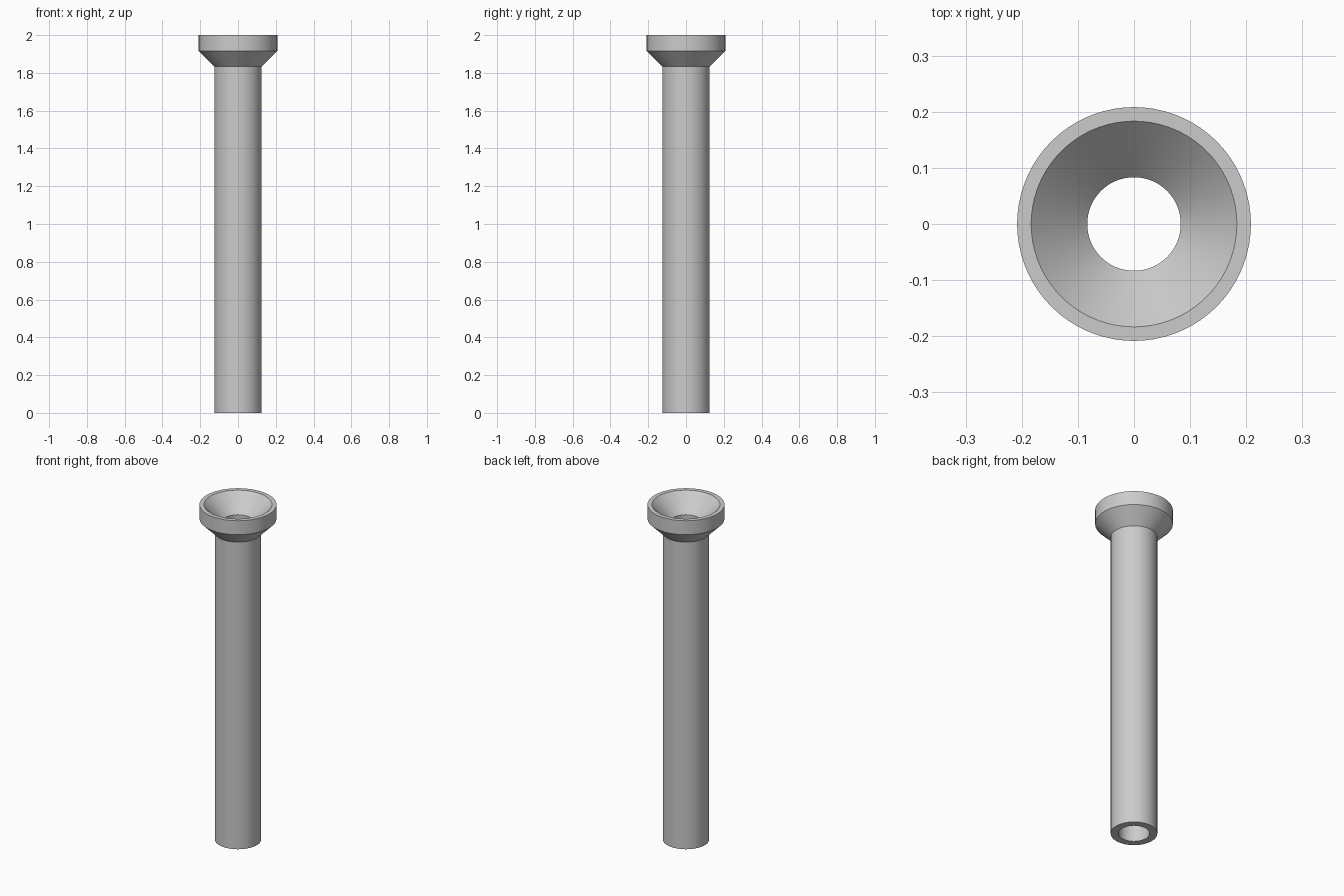
import bpy
import bmesh
import math

cube = bpy.data.objects.get("Cube")
if cube:
    bpy.data.objects.remove(cube, do_unlink=True)

U = 1 / 12       # design unit
SEGMENTS = 72

# Plain grey material
grey = bpy.data.materials.new("light_grey")
grey.use_nodes = True
colour = (0.6, 0.6, 0.6, 1.0)
grey.diffuse_color = colour
grey.node_tree.nodes["Principled BSDF"].inputs["Base Color"].default_value = colour


def lathe(name, profile, material):
    """Revolve a closed (radius, height) profile around z."""
    bm = bmesh.new()
    verts = [bm.verts.new((r, 0, z)) for r, z in profile]
    edges = [bm.edges.new((verts[i - 1], verts[i])) for i in range(len(verts))]
    bmesh.ops.spin(bm, geom=verts + edges, cent=(0, 0, 0), axis=(0, 0, 1),
                   angle=2 * math.pi, steps=SEGMENTS, use_merge=True)
    bmesh.ops.remove_doubles(bm, verts=bm.verts[:], dist=1e-5)
    bmesh.ops.recalc_face_normals(bm, faces=bm.faces[:])
    mesh = bpy.data.meshes.new(name)
    bm.to_mesh(mesh)
    bm.free()
    mesh.materials.append(material)
    obj = bpy.data.objects.new(name, mesh)
    bpy.context.collection.objects.link(obj)
    bpy.ops.object.select_all(action="DESELECT")
    obj.select_set(True)
    bpy.context.view_layer.objects.active = obj
    bpy.ops.object.shade_smooth_by_angle(angle=math.radians(30))
    return obj


# Hollow tube with a flared, countersunk head
lathe("flared_tube", [
    (1.0 * U, 0),           # bore, bottom
    (1.5 * U, 0),           # tube wall, bottom
    (1.5 * U, 22 * U),      # start of flare
    (2.5 * U, 23 * U),      # head, lower edge
    (2.5 * U, 24 * U),      # head, top edge
    (2.2 * U, 24 * U),      # rim, inner edge
    (1.0 * U, 22.8 * U),    # bottom of countersink
], grey)
